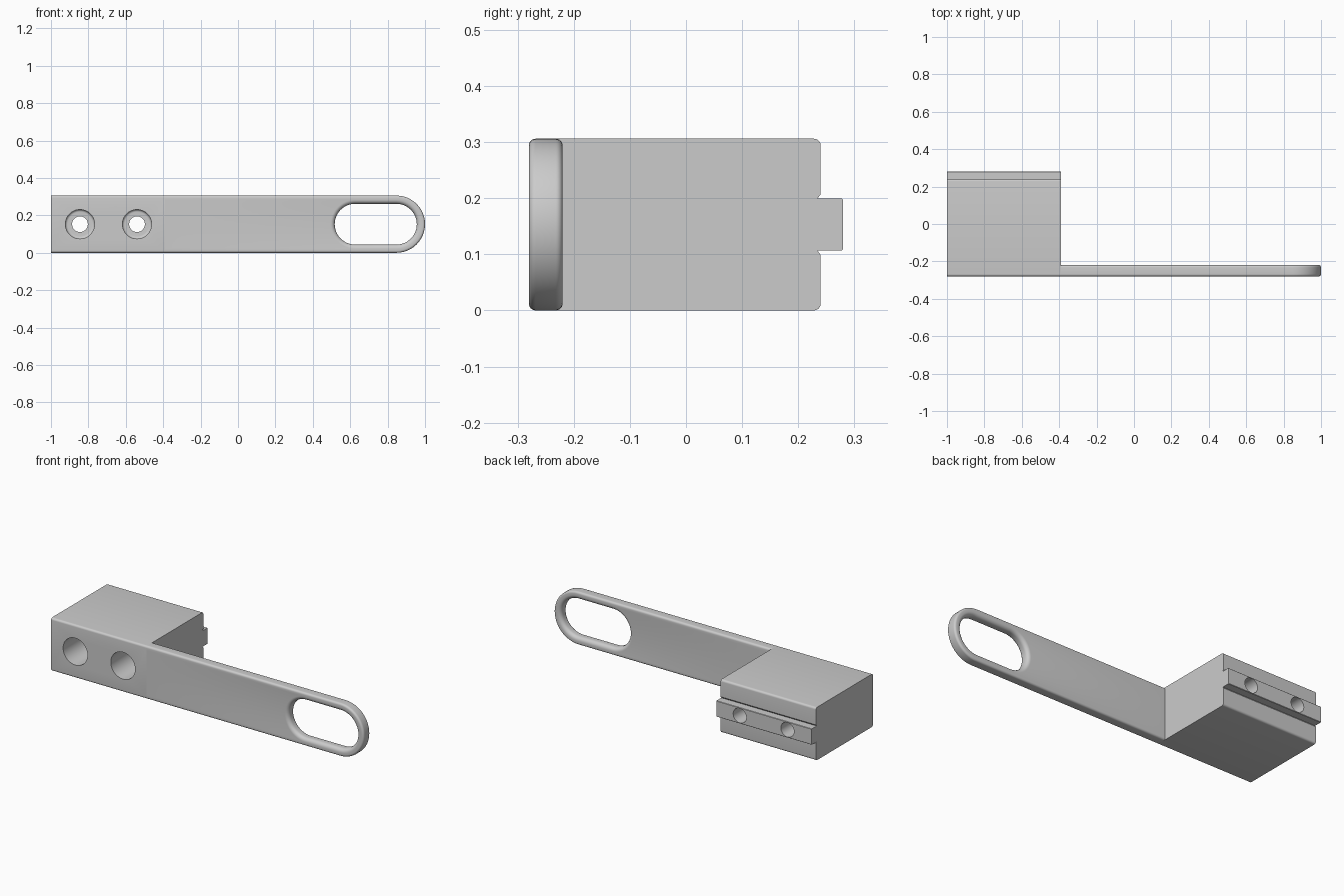
import bpy, bmesh
from math import sin, cos, pi

HEIGHT, ZC = 0.306, 0.153
FRONT, ARM_BACK, BLOCK_BACK, RAIL_BACK = -0.28, -0.22, 0.24, 0.28
LEFT_END, STEP = -1.0, -0.39
EDGE, FLARE = 0.012, 0.022

cube = bpy.data.objects.get("Cube")
if cube:
    bpy.data.objects.remove(cube, do_unlink=True)

grey = bpy.data.materials.new("plain grey")
grey.use_nodes = True
colour = (0.6, 0.6, 0.6, 1)
grey.diffuse_color = colour
grey.node_tree.nodes["Principled BSDF"].inputs["Base Color"].default_value = colour


def loft(name, rings, closed=False):
    """Solid skinned through matching rings, capped or joined end to start."""
    bm = bmesh.new()
    loops = [[bm.verts.new(p) for p in ring] for ring in rings]
    n = len(loops[0])
    following = loops[1:] + loops[:1] if closed else loops[1:]
    for a, b in zip(loops, following):
        for i in range(n):
            j = (i + 1) % n
            bm.faces.new((a[i], a[j], b[j], b[i]))
    if not closed:
        bm.faces.new(loops[0][::-1])
        bm.faces.new(loops[-1])
    bmesh.ops.remove_doubles(bm, verts=bm.verts, dist=1e-6)
    bmesh.ops.recalc_face_normals(bm, faces=bm.faces)
    mesh = bpy.data.meshes.new(name)
    bm.to_mesh(mesh)
    bm.free()
    mesh.materials.append(grey)
    ob = bpy.data.objects.new(name, mesh)
    bpy.context.collection.objects.link(ob)
    return ob


def arc(x, r, y, start, n=24):
    """Half circle in the plane at depth y."""
    angles = [start + pi * i / n for i in range(n + 1)]
    return [(x + r * cos(a), y, ZC + r * sin(a)) for a in angles]


def stadium(x0, x1, r, y):
    return arc(x1, r, y, -pi / 2) + arc(x0, r, y, pi / 2)


def arm_outline(inset, y, n=24):
    """Round right end and square left end, with as many points as a stadium."""
    r = ZC - inset
    left = [(STEP, y, ZC + r * (1 - 2 * i / n)) for i in range(n + 1)]
    return arc(1 - ZC, r, y, -pi / 2) + left


def fillet(r, steps=6):
    """(inset, depth) pairs running round a quarter circle from the face."""
    angles = [pi / 2 * i / steps for i in range(steps + 1)]
    return [(r * (1 - sin(t)), r * (1 - cos(t))) for t in angles]


# Block with rail: upper half profile in y and z, mirrored about mid height
top = [(FRONT + d, HEIGHT - i) for i, d in fillet(EDGE)]
top += [(BLOCK_BACK - d, HEIGHT - i) for i, d in reversed(fillet(EDGE))]
# The block's back corner turns down to the groove beside the rail
top += [(BLOCK_BACK, 0.207), (BLOCK_BACK - 0.006, 0.199),
        (RAIL_BACK - 0.002, 0.199), (RAIL_BACK, 0.197)]
EDGE_POINTS = len(fillet(EDGE))
front_corner = top[:EDGE_POINTS]
back_corner = [(BLOCK_BACK - d, HEIGHT - EDGE + (EDGE - i))
               for i, d in fillet(EDGE)]
top = ([(FRONT + i, HEIGHT - d) for i, d in reversed(fillet(EDGE))]
       + [(BLOCK_BACK - i, HEIGHT - d) for i, d in fillet(EDGE)]
       + top[2 * EDGE_POINTS:])
profile = top + [(y, HEIGHT - z) for y, z in reversed(top)]
block = loft("mounting_block", [[(x, y, z) for y, z in profile] for x in (LEFT_END, STEP)])

# Arm: rounded outer edge from front to back, then the flared slot back to front
rings = [arm_outline(i, FRONT + d) for i, d in fillet(EDGE)]
rings += [arm_outline(i, ARM_BACK - d) for i, d in reversed(fillet(EDGE))]
rings += [stadium(0.626, 0.847, 0.109 + i, ARM_BACK - d) for i, d in fillet(FLARE)]
rings += [stadium(0.626, 0.847, 0.109 + i, FRONT + d) for i, d in reversed(fillet(FLARE))]
loft("slotted_arm", rings, closed=True)

# Counterbored screw holes, rounded at the floor
floor, bore, through = 0.1, 0.078, 0.042
steps = [(bore, FRONT - 0.02)]
steps += [(bore - i, floor - d) for i, d in reversed(fillet(0.013))]
steps += [(through, floor), (through, RAIL_BACK + 0.02)]
bpy.context.view_layer.objects.active = block
for x in (-0.845, -0.54):
    cutter = loft("hole_cutter", [stadium(x, x, r, y) for r, y in steps])
    cutter.hide_render = True
    mod = block.modifiers.new("screw_hole", "BOOLEAN")
    mod.operation, mod.solver, mod.object = "DIFFERENCE", "EXACT", cutter
    bpy.ops.object.modifier_apply(modifier=mod.name)
    bpy.data.objects.remove(cutter, do_unlink=True)

bpy.ops.object.select_all(action="SELECT")
bpy.ops.object.shade_smooth_by_angle(angle=pi / 6)
